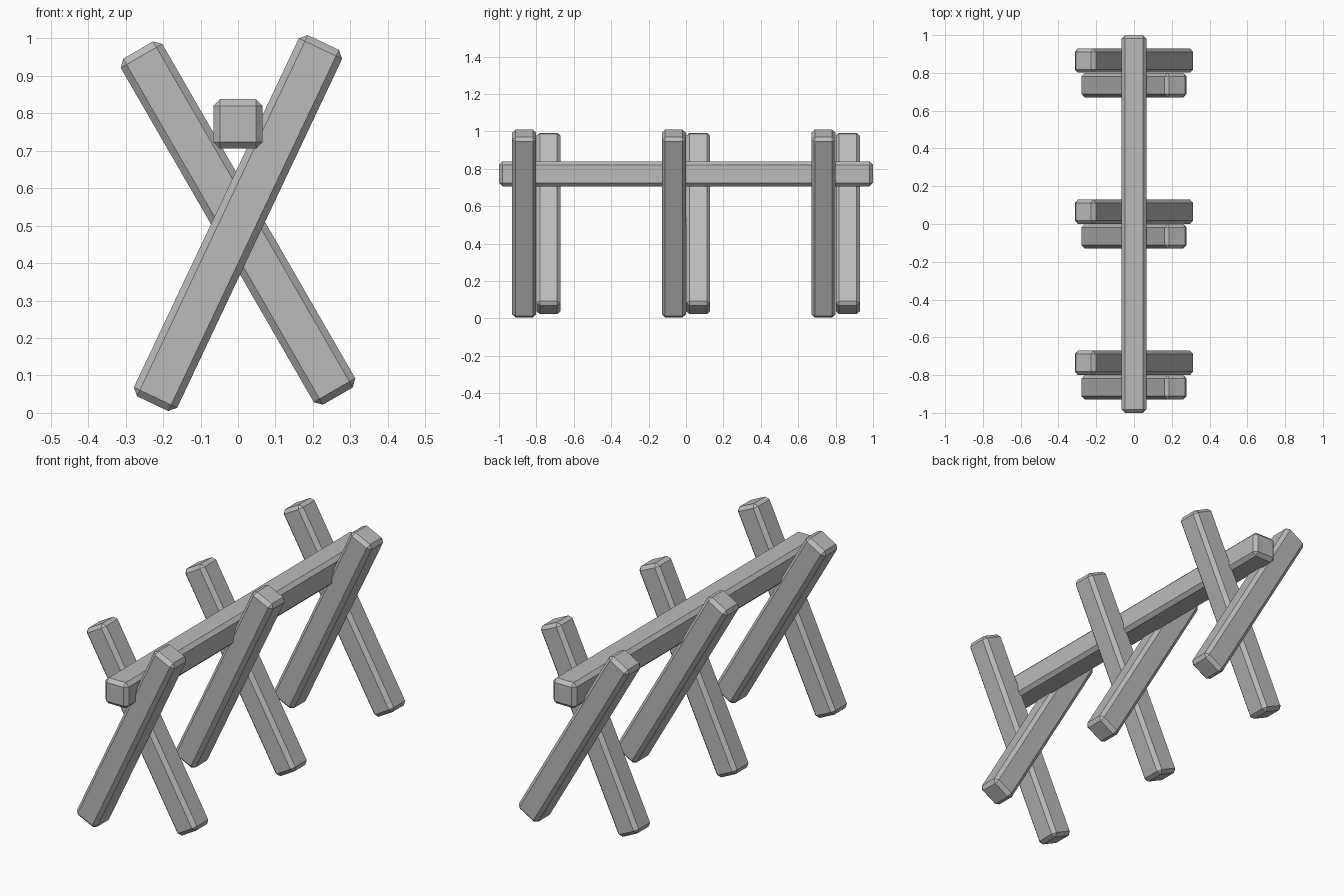
import bpy
import math

cube = bpy.data.objects.get("Cube")
if cube:
    bpy.data.objects.remove(cube, do_unlink=True)

# Single plain grey for all timbers
grey = bpy.data.materials.new("grey")
grey.use_nodes = True
colour = (0.5, 0.5, 0.5, 1)
grey.diffuse_color = colour
grey.node_tree.nodes["Principled BSDF"].inputs["Base Color"].default_value = colour


def timber(name, size, location, tilt=0):
    """Squared timber with chamfered edges, leaning sideways by tilt degrees."""
    bpy.ops.mesh.primitive_cube_add(size=1, location=location)
    obj = bpy.context.object
    obj.name = name
    obj.scale = size
    bpy.ops.object.transform_apply(location=False, rotation=False, scale=True)
    obj.rotation_euler.y = math.radians(tilt)
    obj.data.materials.append(grey)
    bevel = obj.modifiers.new("chamfer", "BEVEL")
    bevel.width = 0.018
    bevel.segments = 1
    return obj


# Long horizontal rail
timber("rail", (0.132, 2.0, 0.132), (0, 0, 0.772))

# Three crossed pairs of posts along the rail
post = (0.128, 0.128, 1.067)
for place, y in (("front", -0.8), ("middle", 0), ("back", 0.8)):
    timber(place + "_post_leaning_left", post, (0, y - 0.065, 0.507), 25.3)
    timber(place + "_post_leaning_right", post, (0, y + 0.065, 0.507), -30)
